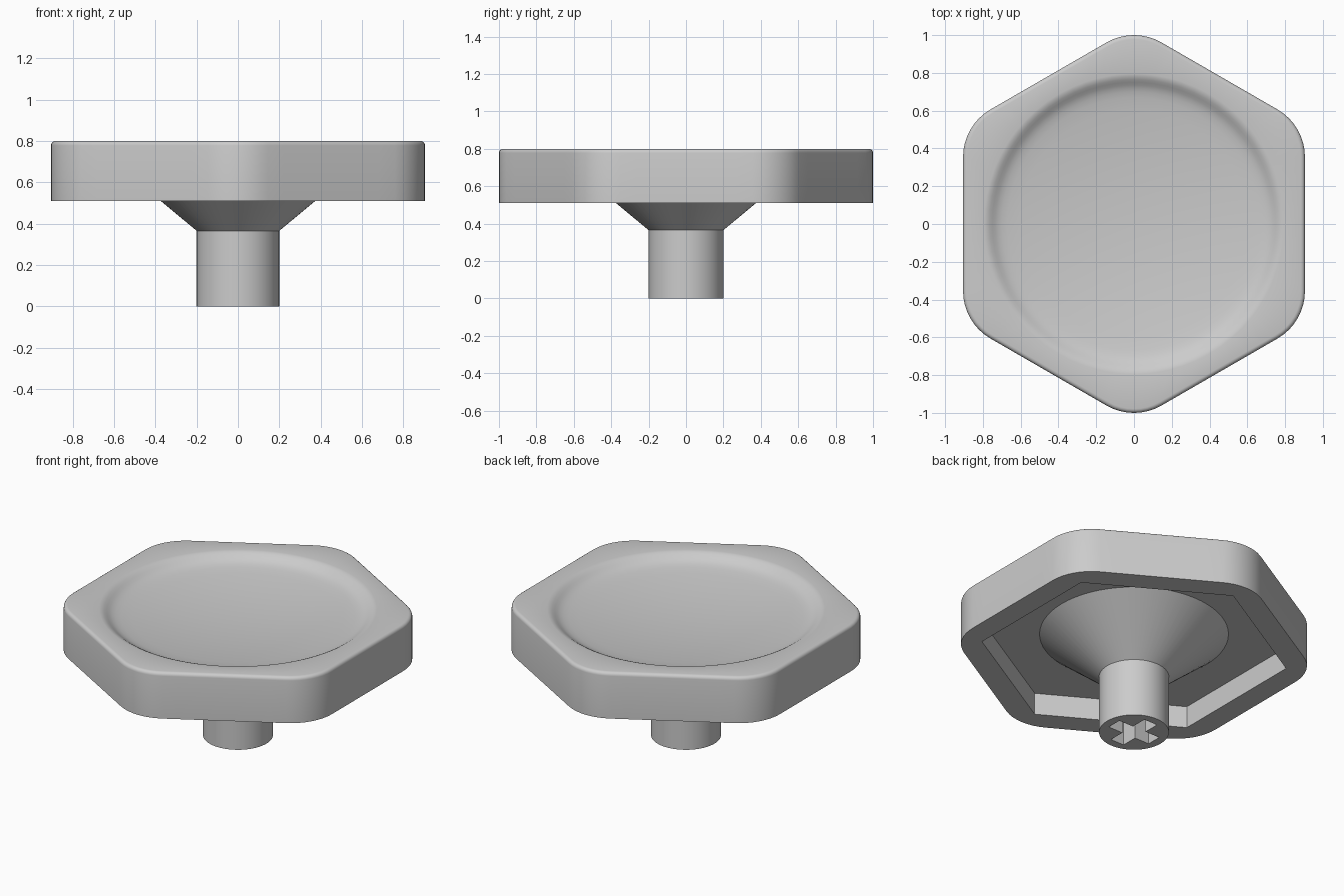
import bpy, bmesh, math
from mathutils import Vector

if "Cube" in bpy.data.objects:
    bpy.data.objects.remove(bpy.data.objects["Cube"])

grey = bpy.data.materials.new("light_grey")
grey.diffuse_color = (0.6, 0.6, 0.6, 1)
grey.use_nodes = True
grey.node_tree.nodes["Principled BSDF"].inputs["Base Color"].default_value = grey.diffuse_color

APOTHEM, CORNER = 0.905, 0.29
ARC, EDGE = 8, 8            # segments per rounded corner and per flat side


def rounded_hex(inset=0.0):
    """Outline of a hexagon with rounded corners, points towards +y and -y."""
    r = CORNER - inset
    core = (APOTHEM - CORNER) / math.cos(math.pi / 6)
    pts = []
    for k in range(6):
        a = math.radians(30 + 60 * k)
        centre = Vector((math.cos(a), math.sin(a))) * core
        arc = [centre + Vector((math.cos(t), math.sin(t))) * r
               for t in (a + math.radians(60 * i / ARC - 30) for i in range(ARC + 1))]
        b = a + math.radians(60)
        t = a + math.radians(30)
        nxt = Vector((math.cos(b), math.sin(b))) * core + Vector((math.cos(t), math.sin(t))) * r
        pts += arc + [arc[-1].lerp(nxt, i / EDGE) for i in range(1, EDGE)]
    return pts


ANGLES = [math.atan2(p.y, p.x) for p in rounded_hex()]


def sharp_hex(apothem):
    pts = []
    for a in ANGLES:
        off = (a + math.pi / 6) % (math.pi / 3) - math.pi / 6
        r = apothem / math.cos(off)
        pts.append(Vector((r * math.cos(a), r * math.sin(a))))
    return pts


def circle(r, angles=ANGLES):
    return [Vector((r * math.cos(a), r * math.sin(a))) for a in angles]


def loft(name, rings):
    """Join (outline, z) rings into a closed solid."""
    bm = bmesh.new()
    loops = [[bm.verts.new((p.x, p.y, z)) for p in pts] for pts, z in rings]
    n = len(loops[0])
    for a, b in zip(loops, loops[1:]):
        for i in range(n):
            j = (i + 1) % n
            bm.faces.new((a[i], a[j], b[j], b[i]))
    bm.faces.new(loops[0])
    bm.faces.new(loops[-1])
    bmesh.ops.recalc_face_normals(bm, faces=bm.faces)
    me = bpy.data.meshes.new(name)
    bm.to_mesh(me)
    bm.free()
    me.materials.append(grey)
    ob = bpy.data.objects.new(name, me)
    bpy.context.collection.objects.link(ob)
    return ob


def smooth(ob, angle=30):
    bpy.ops.object.select_all(action='DESELECT')
    ob.select_set(True)
    bpy.context.view_layer.objects.active = ob
    bpy.ops.object.shade_smooth_by_angle(angle=math.radians(angle))


# Cap: recessed underside, straight sides, filleted top edge, dished top
BOTTOM, CEILING, TOP, FILLET = 0.51, 0.648, 0.80, 0.022
rings = [(sharp_hex(0.765), CEILING), (sharp_hex(0.765), BOTTOM), (rounded_hex(), BOTTOM)]
for i in range(5):
    t = math.radians(90 * i / 4)
    rings.append((rounded_hex(FILLET * (1 - math.cos(t))), TOP - FILLET * (1 - math.sin(t))))
# rolled rim of the dish, then a shallow bowl
for r, drop in ((0.795, 0), (0.78, 0.003), (0.765, 0.010), (0.75, 0.020),
                (0.735, 0.030), (0.72, 0.038), (0.70, 0.045), (0.67, 0.052)):
    rings.append((circle(r), TOP - drop))
for i in range(1, 11):
    r = 0.67 * (1 - i / 10.3)
    rings.append((circle(r), TOP - 0.052 - 0.048 * (1 - (r / 0.67) ** 2)))
smooth(loft("cap", rings))

# Stem: round post flaring into a cone under the cap
ring_angles = [math.tau * i / 64 for i in range(64)]
stem = loft("stem", [(circle(0.2, ring_angles), 0), (circle(0.2, ring_angles), 0.365),
                     (circle(0.555, ring_angles), 0.66)])

# Cross-shaped socket cut into the post
L, W = 0.149, 0.047
arm = [Vector((L, -W)), Vector((L, W)), Vector((W, W))]
cross = []
for k in range(4):
    c, s = ((1, 0), (0, 1), (-1, 0), (0, -1))[k]
    cross += [Vector((p.x * c - p.y * s, p.x * s + p.y * c)) for p in arm]
cutter = loft("socket_cutter", [(cross, -0.1), (cross, 0.29)])
cutter.hide_render = True
mod = stem.modifiers.new("socket", 'BOOLEAN')
mod.operation = 'DIFFERENCE'
mod.solver = 'EXACT'
mod.object = cutter
bpy.context.view_layer.objects.active = stem
bpy.ops.object.modifier_apply(modifier=mod.name)
bpy.data.objects.remove(cutter)
smooth(stem)
